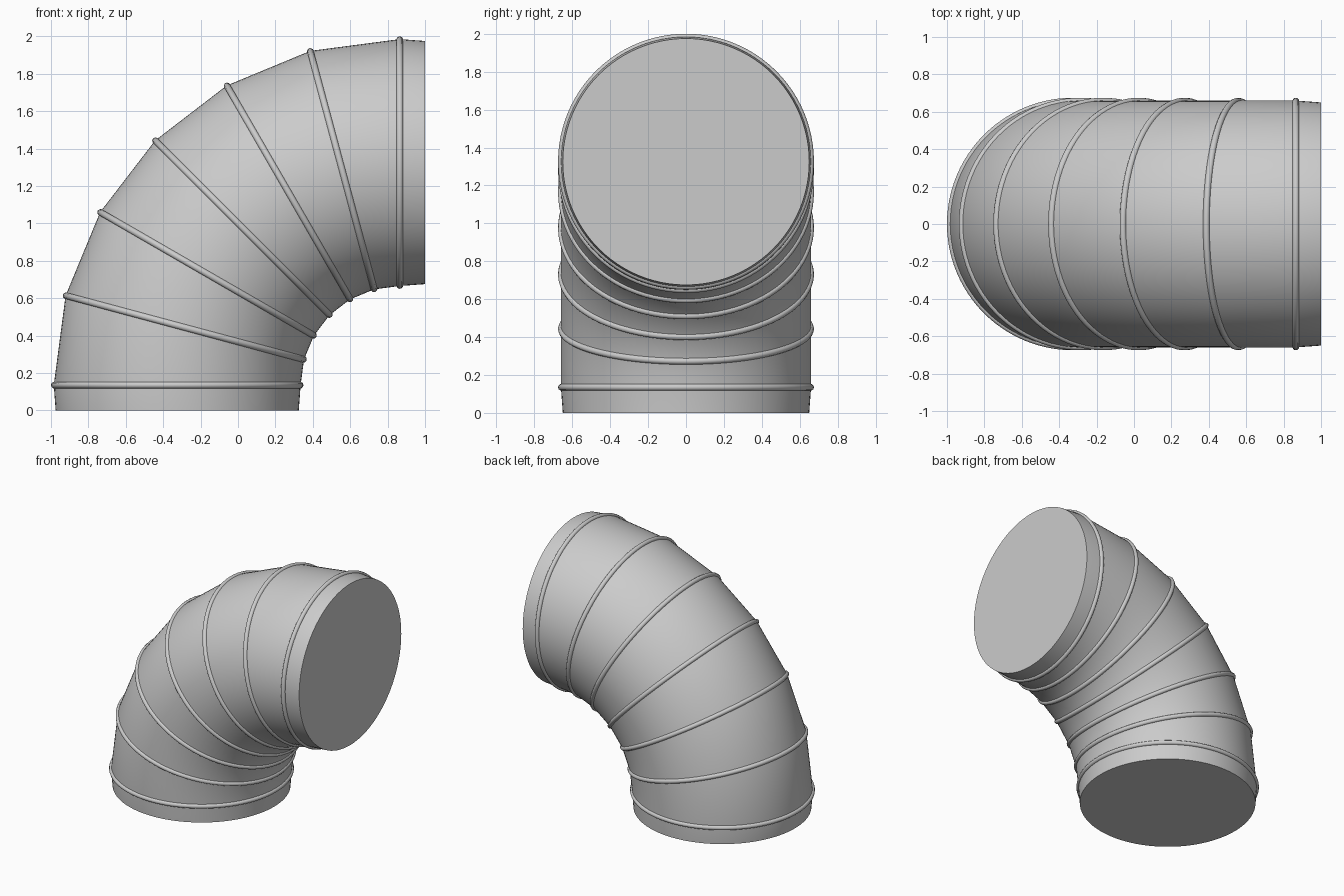
import bpy, bmesh
from math import sin, cos, pi, radians

if "Cube" in bpy.data.objects:
    bpy.data.objects.remove(bpy.data.objects["Cube"])

CX, CZ = 0.865, 0.135      # bend centre
BEND, R = 1.19, 0.66       # bend radius, pipe radius
SEG = 96


def smooth(obj):
    bpy.ops.object.select_all(action='DESELECT')
    obj.select_set(True)
    bpy.context.view_layer.objects.active = obj
    bpy.ops.object.shade_smooth_by_angle(angle=radians(40))


def station(deg):
    a = radians(deg)
    return CX - BEND * cos(a), CZ + BEND * sin(a), a


# Segmented elbow: circles every 15 degrees plus slightly tapered collars
stations = [(CX - BEND, 0.0, 0.0, 0.65)]
stations += [(*station(15 * k), R) for k in range(7)]
stations += [(1.0, CZ + BEND, pi / 2, 0.65)]

bm = bmesh.new()
rings = []
for x, z, a, r in stations:
    rings.append([bm.verts.new((x - r * cos(t) * cos(a), r * sin(t), z + r * cos(t) * sin(a)))
                  for t in (2 * pi * i / SEG for i in range(SEG))])
for lo, hi in zip(rings, rings[1:]):
    for i in range(SEG):
        j = (i + 1) % SEG
        bm.faces.new((lo[i], lo[j], hi[j], hi[i]))
bm.faces.new(rings[0])
bm.faces.new(rings[-1])
bmesh.ops.recalc_face_normals(bm, faces=bm.faces)
mesh = bpy.data.meshes.new("elbow_pipe")
bm.to_mesh(mesh)
bm.free()
pipe = bpy.data.objects.new("elbow_pipe", mesh)
bpy.context.collection.objects.link(pipe)
smooth(pipe)

# Raised seam beads over each joint
for k in range(7):
    x, z, a = station(15 * k)
    bpy.ops.mesh.primitive_torus_add(location=(x, 0, z), rotation=(0, a, 0),
                                     major_radius=0.657, minor_radius=0.018,
                                     major_segments=SEG, minor_segments=10)
    bead = bpy.context.object
    bead.name = f"seam_bead_{k + 1}"
    smooth(bead)
